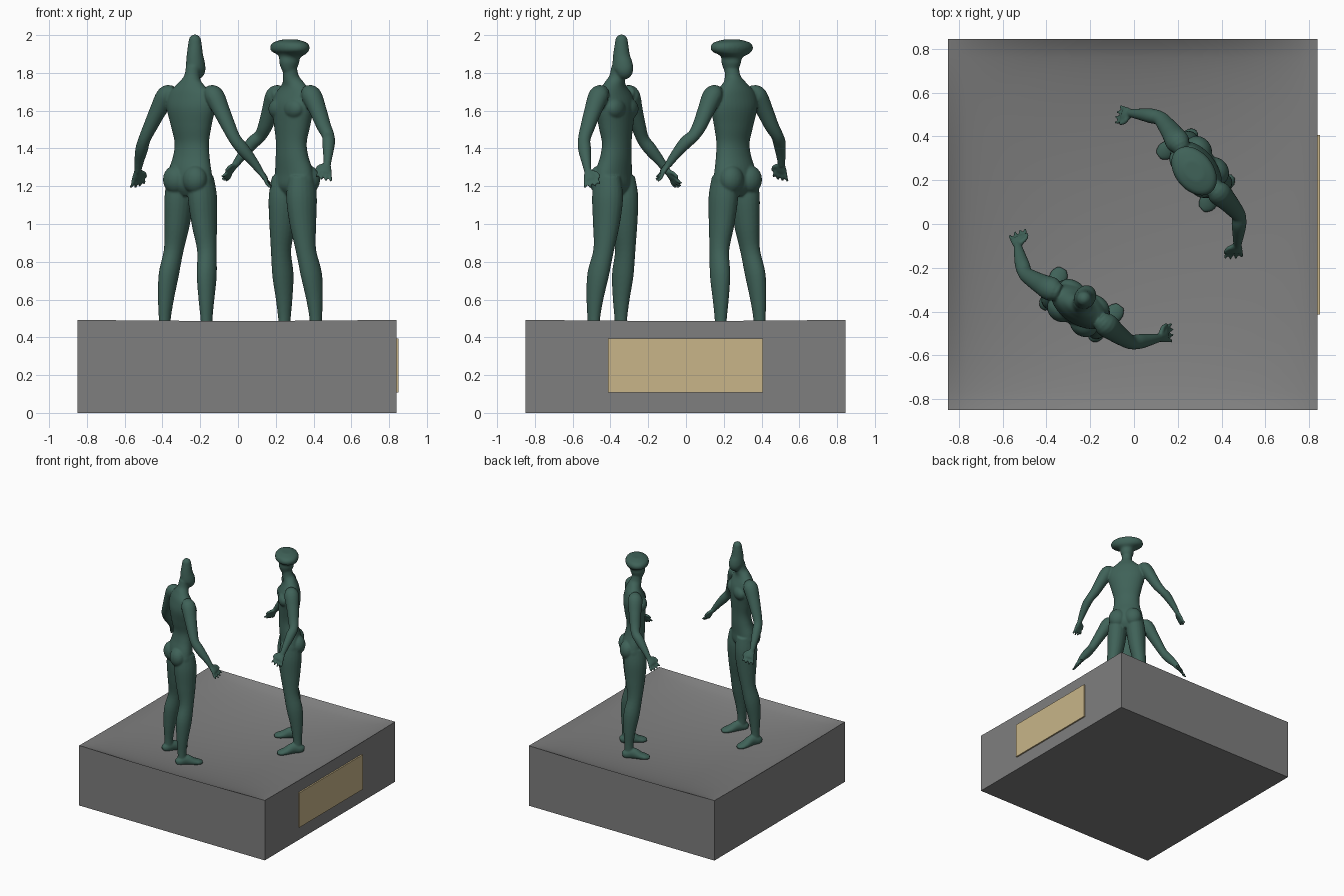
import bpy, bmesh, math
from mathutils import Vector, Matrix

if "Cube" in bpy.data.objects:
    bpy.data.objects.remove(bpy.data.objects["Cube"])


def material(name, rgb):
    m = bpy.data.materials.new(name)
    m.diffuse_color = (*rgb, 1)
    m.use_nodes = True
    m.node_tree.nodes["Principled BSDF"].inputs["Base Color"].default_value = m.diffuse_color
    return m


BRONZE = material("green bronze", (0.050, 0.122, 0.098))
STONE = material("grey stone", (0.21, 0.21, 0.21))
BRASS = material("pale brass", (0.58, 0.46, 0.25))


def add_object(name, bm, mat):
    bmesh.ops.recalc_face_normals(bm, faces=bm.faces)
    me = bpy.data.meshes.new(name)
    bm.to_mesh(me)
    bm.free()
    me.materials.append(mat)
    ob = bpy.data.objects.new(name, me)
    bpy.context.collection.objects.link(ob)
    return ob


def smooth(ob):
    bpy.ops.object.select_all(action='DESELECT')
    ob.select_set(True)
    bpy.context.view_layer.objects.active = ob
    bpy.ops.object.shade_smooth_by_angle(angle=math.radians(40))


def catmull(rows, steps=5):
    p = [Vector(r) for r in rows]
    p = [p[0]] + p + [p[-1]]
    out = []
    for a, b, c, d in zip(p, p[1:], p[2:], p[3:]):
        for i in range(steps):
            t = i / steps
            out.append(0.5 * (2 * b + (c - a) * t + (2 * a - 5 * b + 4 * c - d) * t * t
                              + (3 * b - a - 3 * c + d) * t ** 3))
    return out + [p[-1]]


def limb(bm, rows, side=1, ref=(1, 0, 0), n=20):
    """Closed loft through rows of (x, y, z, half width, half depth)."""
    pts = catmull([(r[0] * side, *r[1:]) for r in rows])
    pos = [Vector(p[:3]) for p in pts]
    ref = Vector((ref[0] * side, ref[1], ref[2]))
    rings = []
    for i, p in enumerate(pts):
        tan = (pos[min(i + 1, len(pos) - 1)] - pos[max(i - 1, 0)]).normalized()
        u = (ref - tan * ref.dot(tan)).normalized()
        v = tan.cross(u)
        rings.append([bm.verts.new(pos[i] + u * p[3] * math.cos(a) + v * p[4] * math.sin(a))
                      for a in (2 * math.pi * k / n for k in range(n))])
    faces = [bm.faces.new(rings[0]), bm.faces.new(rings[-1])]
    for a, b in zip(rings, rings[1:]):
        for k in range(n):
            j = (k + 1) % n
            faces.append(bm.faces.new((a[k], a[j], b[j], b[k])))
    bmesh.ops.recalc_face_normals(bm, faces=faces)


def blob(bm, loc, size):
    bmesh.ops.create_uvsphere(bm, u_segments=20, v_segments=12, radius=1,
                              matrix=Matrix.Translation(loc) @ Matrix.Diagonal((*size, 1)))


def arm_and_hand(bm, s, dz):
    limb(bm, [(.11, 0, 1.69, .04, .04), (.15, -.005, 1.68, .052, .055), (.20, -.01, 1.60, .044, .047),
              (.245, -.012, 1.52, .037, .040), (.285, -.01, 1.45 + dz / 2, .032, .034),
              (.32, .015, 1.395 + dz, .033, .035), (.36, .052, 1.33 + dz, .025, .026),
              (.388, .08, 1.275 + dz, .018, .019)], s)
    d = Vector((.36, .52, -.77)).normalized()       # pointing direction of the hand
    w = Vector((-.55, .75, .30)).normalized()       # across the knuckles
    wrist = Vector((.383, .075, 1.285 + dz))
    palm = [(0, .017, .015), (.025, .027, .015), (.05, .034, .014), (.066, .028, .011)]
    limb(bm, [(*(wrist + d * t), a, b) for t, a, b in palm], s, w)
    nrm = d.cross(w)
    for k in range(4):
        off = (k - 1.5) * .017
        ln = (.048, .058, .060, .052)[k]
        root = wrist + d * .055 + w * off
        tip = root + d * ln + w * off * .6
        mid = (root + tip) / 2 - nrm * .006
        limb(bm, [(*root, .010, .010), (*mid, .0095, .0095), (*tip, .007, .007)], s, w, 10)
    root = wrist + d * .02 + w * .018
    limb(bm, [(*root, .012, .012), (*(root + w * .024 + d * .02), .010, .010),
              (*(root + w * .032 + d * .05), .007, .007)], s, nrm, 10)


def figure(name, head, loc, facing, dz):
    bm = bmesh.new()
    # torso and neck
    limb(bm, [(0, -.01, 1.15, .05, .05), (0, -.01, 1.20, .130, .080), (0, -.008, 1.27, .128, .080),
              (0, .005, 1.35, .107, .072), (0, .010, 1.43, .099, .068), (0, .005, 1.52, .118, .078),
              (0, 0, 1.62, .143, .084), (0, -.005, 1.69, .130, .066), (0, 0, 1.735, .082, .050),
              (0, .012, 1.775, .044, .042), (0, .022, 1.83, .038, .038)], n=32)
    limb(bm, head, n=28)
    for s in (1, -1):
        blob(bm, (s * .062, .045, 1.61), (.068, .045, .055))     # chest
        blob(bm, (s * .062, -.055, 1.235), (.068, .060, .075))   # buttock
        # leg
        limb(bm, [(.070, -.005, 1.25, .060, .075), (.074, 0, 1.14, .073, .086),
                  (.086, 0, 1.0, .064, .074), (.105, -.005, .86, .050, .056),
                  (.120, -.03, .73, .050, .060), (.128, -.045, .60, .040, .046),
                  (.132, -.05, .49, .030, .034), (.133, -.05, .41, .030, .034)], s)
        # foot
        limb(bm, [(.133, -.098, .402, .018, .020), (.134, -.075, .41, .033, .035),
                  (.138, -.02, .418, .035, .043), (.148, .035, .402, .041, .028),
                  (.154, .075, .394, .040, .020), (.157, .103, .390, .022, .012)], s)
        arm_and_hand(bm, s, dz)
    ob = add_object(name, bm, BRONZE)
    # melt all parts into one cast body
    rm = ob.modifiers.new("melt", 'REMESH')
    rm.mode, rm.voxel_size = 'VOXEL', .006
    sm = ob.modifiers.new("soften", 'SMOOTH')
    sm.factor, sm.iterations = .5, 5
    dg = bpy.context.evaluated_depsgraph_get()
    me = bpy.data.meshes.new_from_object(ob.evaluated_get(dg))
    ob.modifiers.clear()
    ob.data = me
    me.materials.clear()
    me.materials.append(BRONZE)
    for p in me.polygons:
        p.use_smooth = True
    ob.location = (*loc, 0)
    ob.rotation_euler.z = math.radians(facing - 90)


# standing figures that face each other
tall_head = [(0, .030, 1.785, .030, .030), (0, .048, 1.81, .046, .055), (0, .046, 1.845, .048, .056),
             (0, .040, 1.89, .043, .046), (0, .040, 1.95, .036, .036), (0, .040, 1.985, .029, .029),
             (0, .040, 2.003, .010, .010)]
wide_head = [(0, .025, 1.81, .034, .038), (0, .025, 1.85, .048, .054), (0, .022, 1.885, .058, .058),
             (0, .020, 1.91, .112, .080), (0, .020, 1.935, .126, .088), (0, .020, 1.96, .108, .076),
             (0, .020, 1.976, .050, .038)]
figure("tall_headed_figure", tall_head, (-.25, -.375), 57, 0)
figure("wide_headed_figure", wide_head, (.29, .255), 219, .035)

# plinth with a hollowed top
bm = bmesh.new()
bmesh.ops.create_grid(bm, x_segments=40, y_segments=40, size=1)
for v in bm.verts:
    x, y = v.co.x, v.co.y
    hollow = max(0, (1 - x * x) * (1 - y * y)) ** .65
    rim = (1 - x * x) + (1 - y * y)
    v.co = (-.006 + x * .844, -.002 + y * .847, .493 - .006 * min(rim, 1) - .125 * hollow)
border = [e for e in bm.edges if e.is_boundary]
new = bmesh.ops.extrude_edge_only(bm, edges=border)["geom"]
for v in new:
    if isinstance(v, bmesh.types.BMVert):
        v.co.z = 0
bmesh.ops.holes_fill(bm, edges=[e for e in bm.edges if e.is_boundary], sides=0)
smooth(add_object("plinth", bm, STONE))

# plaque on the right side
bm = bmesh.new()
bmesh.ops.create_cube(bm, size=1, matrix=Matrix.Translation((.84, -.003, .25))
                      @ Matrix.Diagonal((.02, .82, .285, 1)))
add_object("plaque", bm, BRASS)
